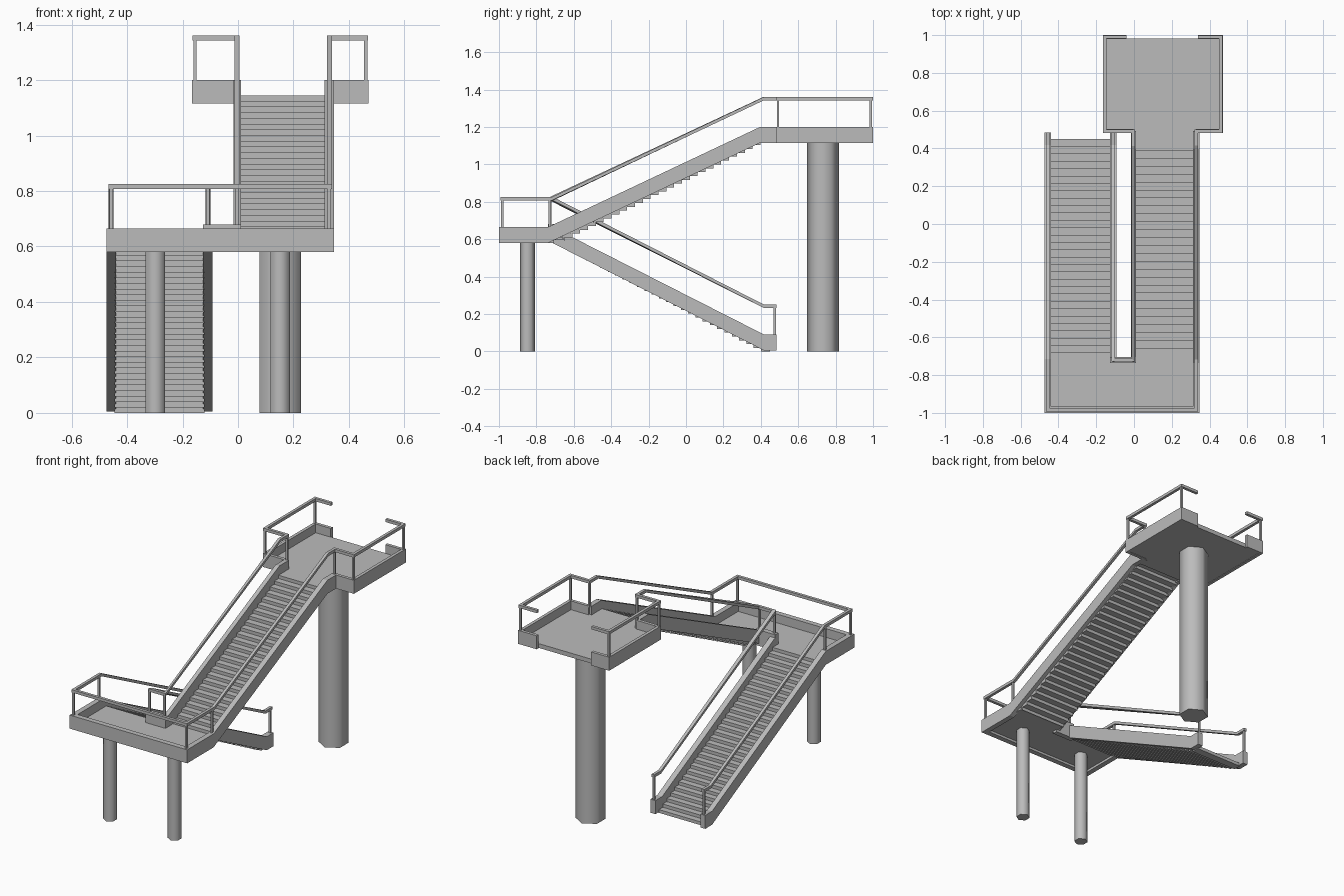
import bpy, bmesh, math
from mathutils import Vector

if "Cube" in bpy.data.objects:
    bpy.data.objects.remove(bpy.data.objects["Cube"])

concrete = bpy.data.materials.new("grey_concrete")
concrete.use_nodes = True
GREY = (0.5, 0.5, 0.5, 1)
concrete.diffuse_color = GREY
concrete.node_tree.nodes["Principled BSDF"].inputs["Base Color"].default_value = GREY


def skin(name, rings, closed=True):
    """Join equal cross-sections into a capped solid."""
    bm = bmesh.new()
    loops = [[bm.verts.new(p) for p in ring] for ring in rings]
    n = len(loops[0])
    for a, b in zip(loops, loops[1:]):
        for i in range(n):
            j = (i + 1) % n
            bm.faces.new((a[i], a[j], b[j], b[i]))
    bm.faces.new(loops[0])
    bm.faces.new(loops[-1])
    bmesh.ops.recalc_face_normals(bm, faces=bm.faces)
    mesh = bpy.data.meshes.new(name)
    bm.to_mesh(mesh)
    bm.free()
    obj = bpy.data.objects.new(name, mesh)
    bpy.context.collection.objects.link(obj)
    mesh.materials.append(concrete)
    return obj


def box(name, x0, x1, y0, y1, z0, z1):
    return skin(name, [[(x0, y0, z), (x1, y0, z), (x1, y1, z), (x0, y1, z)] for z in (z0, z1)])


def sweep(name, path, width, height, lift=0):
    """Mitred upright rectangle along a path of bottom-centre points."""
    pts = [Vector(p) for p in path]
    dirs = [(b - a).to_2d().normalized() for a, b in zip(pts, pts[1:])]
    rings = []
    for i, p in enumerate(pts):
        d0, d1 = dirs[max(i - 1, 0)], dirs[min(i, len(dirs) - 1)]
        n0, n1 = Vector((-d0.y, d0.x)), Vector((-d1.y, d1.x))
        m = (n0 + n1).normalized()
        side = (m * (width / 2 / m.dot(n0))).to_3d()
        low, high = Vector((0, 0, lift)), Vector((0, 0, lift + height))
        rings.append([p - side + low, p + side + low, p + side + high, p - side + high])
    return skin(name, rings)


def column(name, x, y, radius, top):
    """Six-sided column with corners towards the front and back."""
    ring = [(x + radius * math.sin(k * math.pi / 3), y + radius * math.cos(k * math.pi / 3))
            for k in range(6)]
    obj = skin(name, [[(px, py, z) for px, py in ring] for z in (0, top)])
    for face in obj.data.polygons:
        face.use_smooth = abs(face.normal.z) < 0.5


def flight(name, x0, x1, y0, y1, z0, z1, steps):
    """Folded sheet of treads and risers."""
    run, rise = (y1 - y0) / steps, (z1 - z0) / steps
    back = math.copysign(0.01, run)
    top = []
    for i in range(steps):
        y = y0 + i * run
        top += [(y, z0 + i * rise), (y, z0 + (i + 1) * rise)]
    top.append((y1, z1))
    rings = []
    for y, z in top:
        low_y, low_z = y + back, max(z - 0.022, 0)
        rings.append([(x0, y, z), (x1, y, z), (x1, low_y, low_z), (x0, low_y, low_z)])
    skin(name, rings)


LAND, DECK = 0.58, 1.115          # undersides of landing and upper deck
WALL, RAIL = 0.085, 0.018         # parapet height, rail thickness


def lower_run(x):
    return [(x, 0.485, 0.005), (x, 0.417, 0.005), (x, -0.715, LAND)]


def upper_run(x, shift=0):
    return [(x, -0.737 + shift, LAND), (x, 0.396 + shift, DECK), (x, 0.492, DECK)]


def deck_run(x_stair, x_side, x_end):
    return [(x_stair, 0.492, DECK), (x_side, 0.492, DECK),
            (x_side, 0.99, DECK), (x_end, 0.99, DECK)]


FRONT = [(-0.457, -0.983, LAND), (0.329, -0.983, LAND)]
X_OUT, X_IN, X_MID = 0.329, -0.003, -0.109

# stringers and parapets
sweep("outer_stringer_and_landing_wall",
      lower_run(-0.457) + FRONT + upper_run(X_OUT), 0.033, WALL)
sweep("inner_lower_stringer", lower_run(X_MID), 0.035, WALL)
sweep("inner_upper_stringer", upper_run(X_IN), 0.027, WALL)
box("inner_landing_curb", -0.127, 0.01, -0.737, -0.705, LAND, 0.68)
sweep("right_deck_wall", deck_run(X_OUT, 0.46, 0.34), 0.02, WALL)
sweep("left_deck_wall", deck_run(X_IN, -0.155, -0.04), 0.02, WALL)

# handrails
LIFT = 0.227
sweep("outer_handrail", lower_run(-0.457) + FRONT + upper_run(X_OUT, 0.02)
      + deck_run(X_OUT, 0.46, 0.34)[1:], RAIL, RAIL, LIFT)
sweep("inner_handrail", lower_run(X_MID)[:2] + [(X_MID, -0.72, LAND)] + upper_run(X_IN, 0.017)
      + deck_run(X_IN, -0.155, -0.04)[1:], RAIL, RAIL, LIFT)

# rail posts
posts = [(-0.457, 0.475, 0.005), (X_MID, 0.475, 0.005),
         (-0.457, -0.73, LAND), (X_MID, -0.725, LAND), (X_IN, -0.725, LAND), (X_OUT, -0.73, LAND),
         *FRONT]
posts += [(x, 0.492, DECK) for x in (-0.155, X_IN, X_OUT, 0.46)]
posts += [(x, 0.988, DECK) for x in (-0.155, 0.46)]
for i, (x, y, z) in enumerate(posts):
    r = 0.006
    box(f"rail_post_{i + 1}", x - r, x + r, y - r, y + r, z + WALL - 0.01, z + LIFT + 0.005)

# floors
box("landing_floor", -0.45, 0.325, -0.98, -0.72, 0.595, 0.61)
box("landing_floor_extension", 0, 0.325, -0.72, -0.66, 0.595, 0.61)
box("deck_floor", -0.15, 0.455, 0.49, 0.983, 1.118, 1.145)
box("deck_floor_extension", 0, 0.325, 0.43, 0.49, 1.118, 1.145)

# stair flights
flight("lower_flight", -0.445, -0.12, 0.45, -0.72, 0, 0.61, 30)
flight("upper_flight", 0, 0.32, -0.66, 0.43, 0.61, 1.145, 26)

# supports
column("left_landing_column", -0.298, -0.847, 0.04, 0.6)
column("right_landing_column", 0.152, -0.847, 0.04, 0.6)
column("deck_column", 0.152, 0.733, 0.086, 1.125)
